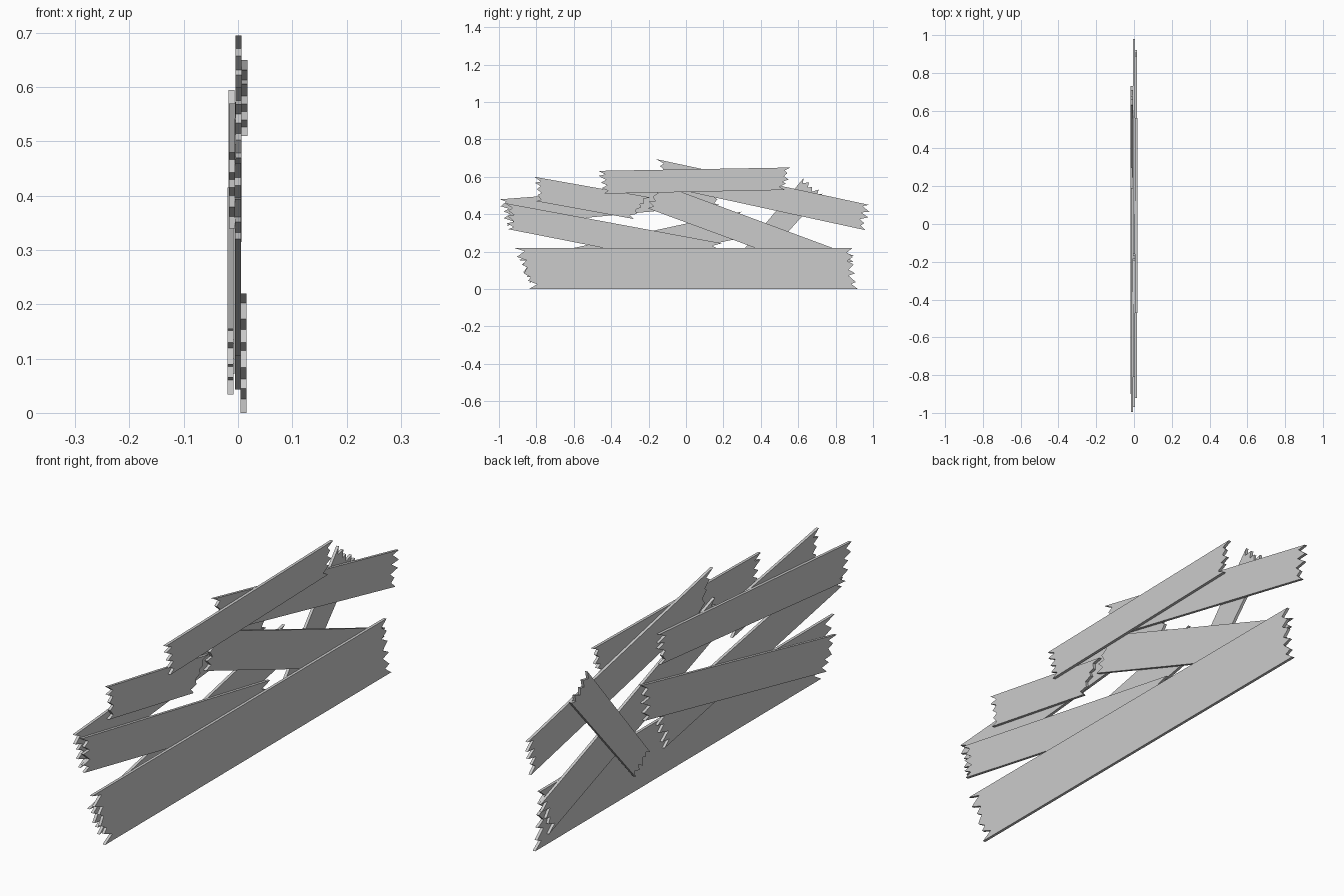
import bpy, bmesh, random
from mathutils import Vector

if "Cube" in bpy.data.objects:
    bpy.data.objects.remove(bpy.data.objects["Cube"])

T = 0.011  # plank thickness


def torn_end(a, b, inward, rng, depth, teeth):
    """Zigzag points from a to b, bitten inwards to look like snapped wood."""
    pts = [a]
    n = teeth * 2
    for i in range(1, n):
        t = (i + rng.uniform(-0.3, 0.3)) / n
        bite = rng.uniform(0.6, 1.0) if i % 2 else rng.uniform(-0.15, 0.35)
        pts.append(a.lerp(b, t) + inward * bite * depth)
    pts.append(b)
    return pts


def plank(name, x, tl, bl, tr, br, seed, depth=0.045, teeth=4, tilt=0.0):
    """Board in the YZ plane from four corners; x is its back face, tilt leans its length."""
    rng = random.Random(seed)
    tl, bl, tr, br = (Vector(p) for p in (tl, bl, tr, br))
    along = ((tr + br) - (tl + bl)).normalized()
    mid = (tl + bl + tr + br) / 4
    outline = torn_end(tl, bl, along, rng, depth, teeth)
    outline += torn_end(br, tr, -along, rng, depth, teeth)
    bm = bmesh.new()
    verts = [bm.verts.new((x + tilt * (p - mid).dot(along), p.x, p.y)) for p in outline]
    face = bm.faces.new(verts)
    ext = bmesh.ops.extrude_face_region(bm, geom=[face])
    moved = [v for v in ext["geom"] if isinstance(v, bmesh.types.BMVert)]
    bmesh.ops.translate(bm, verts=moved, vec=(T, 0, 0))
    bmesh.ops.recalc_face_normals(bm, faces=bm.faces)
    mesh = bpy.data.meshes.new(name)
    bm.to_mesh(mesh)
    bm.free()
    ob = bpy.data.objects.new(name, mesh)
    bpy.context.collection.objects.link(ob)
    return ob


# Front layer
plank("bottom_plank", 0.005, (-.92, .22), (-.84, 0), (.89, .22), (.92, 0), 1, 0.055, 5)
plank("top_plank", 0.0065, (-.47, .632), (-.44, .51), (.56, .65), (.53, .53), 2, 0.035)

# Middle layer
plank("upper_right_plank", -0.005, (-.16, .695), (-.10, .545), (.98, .45), (.96, .315), 3)
plank("right_diagonal_plank", -0.0055, (-.17, .573), (-.205, .432), (.90, .177), (.85, .043), 4)
plank("lower_left_plank", -0.0055, (-.97, .46), (-.95, .32), (.19, .245), (.14, .106), 5)
plank("upper_left_plank", -0.005, (-.81, .60), (-.80, .47), (-.19, .49), (-.28, .375), 6, 0.035)

# Back layer
plank("back_long_plank", -0.0165, (-.995, .48), (-.96, .34), (.19, .57), (.18, .45), 7)
plank("back_low_plank", -0.019, (-.90, .155), (-.84, .034), (.30, .415), (.28, .27), 8)
plank("back_short_brace", -0.0175, (.245, .135), (.335, .072), (.63, .595), (.73, .51), 9, 0.03)
